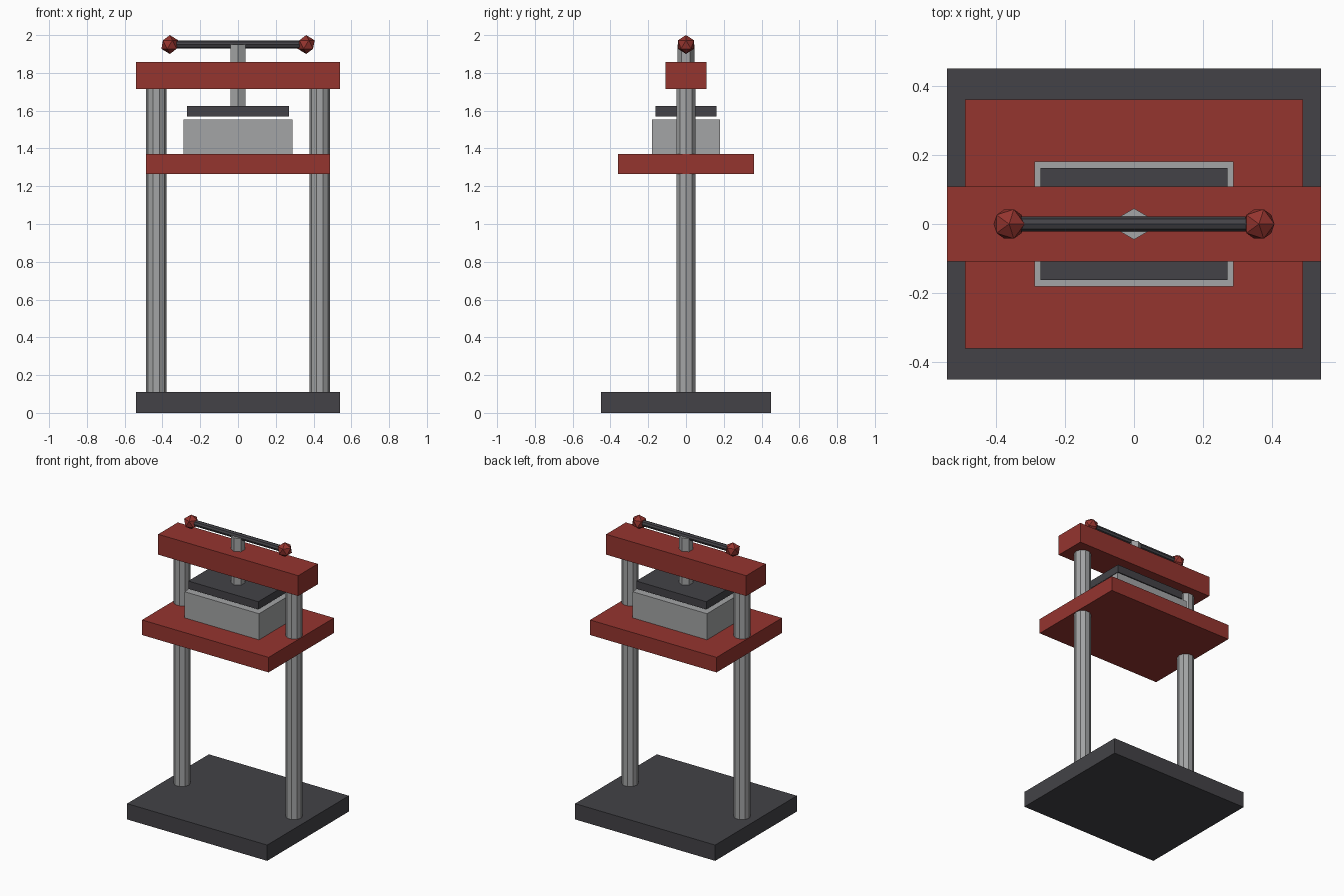
import bpy
from math import radians

cube = bpy.data.objects.get("Cube")
if cube:
    bpy.data.objects.remove(cube, do_unlink=True)


def material(name, r, g, b):
    m = bpy.data.materials.new(name)
    m.use_nodes = True
    m.diffuse_color = (r, g, b, 1)
    m.node_tree.nodes["Principled BSDF"].inputs["Base Color"].default_value = (r, g, b, 1)
    return m


red = material("red_paint", 0.30, 0.035, 0.028)
dark = material("dark_iron", 0.056, 0.055, 0.063)
steel = material("pale_steel", 0.37, 0.375, 0.38)


def finish(name, mat):
    obj = bpy.context.object
    obj.name = name
    obj.data.materials.append(mat)
    return obj


def block(name, mat, half_x, half_y, bottom, top):
    """Box centred on the vertical axis."""
    bpy.ops.mesh.primitive_cube_add(size=2, location=(0, 0, (bottom + top) / 2))
    obj = finish(name, mat)
    obj.scale = (half_x, half_y, (top - bottom) / 2)
    return obj


def rod(name, mat, sides, radius, length, location, rotation=(0, 0, 0)):
    """Faceted straight rod."""
    bpy.ops.mesh.primitive_cylinder_add(vertices=sides, radius=radius, depth=length,
                                        location=location, rotation=rotation)
    return finish(name, mat)


# Base, shelf and top beam
block("base", dark, 0.54, 0.45, 0, 0.11)
block("shelf", red, 0.488, 0.36, 1.265, 1.37)
block("top_beam", red, 0.54, 0.108, 1.715, 1.857)

# Pressing box and the plate above it
block("press_box", steel, 0.288, 0.18, 1.37, 1.552)
block("press_plate", dark, 0.27, 0.162, 1.57, 1.624)

# Columns, and knobs at the handle ends
for side, x in (("left", 1), ("right", -1)):
    rod(side + "_column", steel, 10, 0.054, 1.605, (x * 0.432, 0, 0.9125),
        (0, 0, radians(90)))
    bpy.ops.mesh.primitive_ico_sphere_add(subdivisions=1, radius=0.05,
                                          location=(x * 0.361, 0, 1.95))
    finish(side + "_knob", red)

# Screw and its cross handle
rod("screw", steel, 6, 0.045, 0.33, (0, 0, 1.785))
rod("handle_bar", dark, 8, 0.021, 0.72, (0, 0, 1.95), (0, radians(90), 0))
